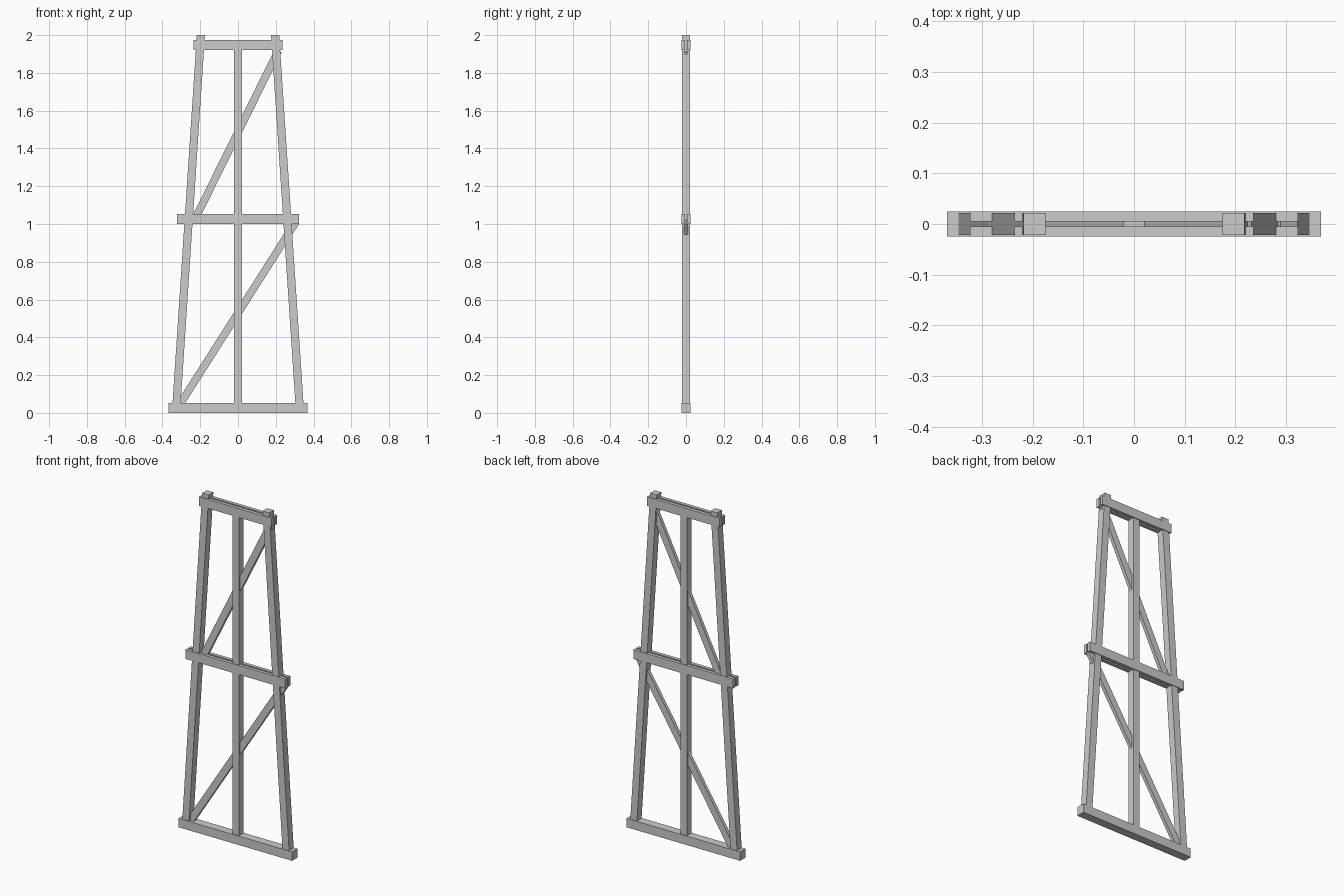
import bpy
from mathutils import Vector

if "Cube" in bpy.data.objects:
    bpy.data.objects.remove(bpy.data.objects["Cube"])


def prism(name, profile, y0, y1):
    """Extrude an x-z outline (counter-clockwise from the front) from y0 to y1."""
    n = len(profile)
    verts = [(x, y0, z) for x, z in profile] + [(x, y1, z) for x, z in profile]
    faces = [tuple(range(n)), tuple(range(2 * n - 1, n - 1, -1))]
    faces += [(i, i + n, (i + 1) % n + n, (i + 1) % n) for i in range(n)]
    mesh = bpy.data.meshes.new(name)
    mesh.from_pydata(verts, [], faces)
    obj = bpy.data.objects.new(name, mesh)
    bpy.context.collection.objects.link(obj)
    return obj


def beam(name, half, z0, z1, y0, y1):
    return prism(name, [(-half, z0), (half, z0), (half, z1), (-half, z1)], y0, y1)


def brace(name, start, end, width=0.04, depth=0.02):
    a, b = Vector(start), Vector(end)
    d = (b - a).normalized()
    n = Vector((d.y, -d.x)) * width / 2
    return prism(name, [a + n, b + n, b - n, a - n], -depth / 2, depth / 2)


# Solid sill on the ground
beam("sill", 0.369, 0, 0.052, -0.025, 0.025)

# Split girt and cap: paired planks with a narrow gap
for part, half, z0, z1 in (("girt", 0.324, 1.0, 1.054), ("cap", 0.236, 1.922, 1.975)):
    beam("front_" + part, half, z0, z1, -0.025, -0.005)
    beam("back_" + part, half, z0, z1, 0.005, 0.025)

# Leaning outer posts with level-cut ends
for side, s in (("left", -1), ("right", 1)):
    w = 0.0215
    pts = [(s * 0.3265 - w, 0.03), (s * 0.3265 + w, 0.03),
           (s * 0.1965 + w, 2.0), (s * 0.1965 - w, 2.0)]
    prism(side + "_post", pts, -0.0215, 0.0215)

# Upright centre post
beam("centre_post", 0.0205, 0.03, 1.93, -0.0205, 0.0205)

# Diagonal braces
brace("lower_brace", (-0.314, 0.035), (0.306, 1.01))
brace("upper_brace", (-0.223, 1.035), (0.214, 1.919))
